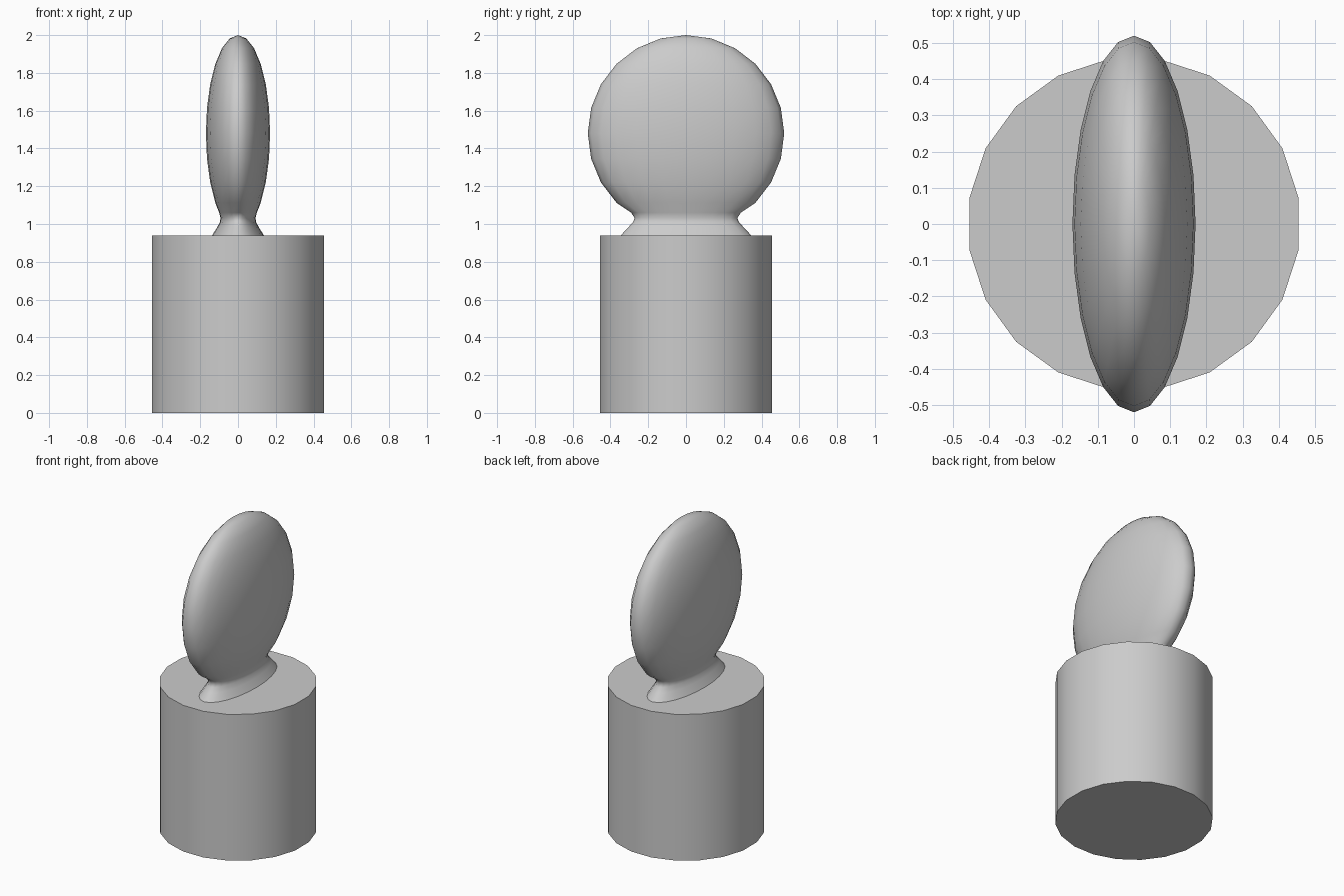
import bpy, bmesh
from math import sin, cos, pi, radians

cube = bpy.data.objects.get("Cube")
if cube:
    bpy.data.objects.remove(cube, do_unlink=True)

GREY = (0.6, 0.6, 0.6, 1)
mat = bpy.data.materials.new("plain grey")
mat.use_nodes = True
mat.diffuse_color = GREY
mat.node_tree.nodes["Principled BSDF"].inputs["Base Color"].default_value = GREY


def lathe(name, rings, sides, offset=0.0, smooth_angle=40):
    """Loft elliptical rings (rx, ry, z) from bottom to top and cap both ends."""
    bm = bmesh.new()
    loops = []
    for rx, ry, z in rings:
        loops.append([bm.verts.new((rx * cos(offset + 2 * pi * i / sides),
                                    ry * sin(offset + 2 * pi * i / sides), z))
                      for i in range(sides)])
    for low, high in zip(loops, loops[1:]):
        for i in range(sides):
            j = (i + 1) % sides
            bm.faces.new((low[i], low[j], high[j], high[i]))
    bm.faces.new(loops[0][::-1])
    bm.faces.new(loops[-1])
    bmesh.ops.remove_doubles(bm, verts=bm.verts, dist=1e-5)
    bmesh.ops.recalc_face_normals(bm, faces=bm.faces)
    mesh = bpy.data.meshes.new(name)
    bm.to_mesh(mesh)
    bm.free()
    mesh.materials.append(mat)
    obj = bpy.data.objects.new(name, mesh)
    bpy.context.collection.objects.link(obj)
    bpy.ops.object.select_all(action="DESELECT")
    obj.select_set(True)
    bpy.context.view_layer.objects.active = obj
    bpy.ops.object.shade_smooth_by_angle(angle=radians(smooth_angle))
    return obj


# Round pedestal with twenty sides
BASE_TOP, BASE_R = 0.94, 0.46
lathe("base", [(BASE_R, BASE_R, 0), (BASE_R, BASE_R, BASE_TOP)], 20, radians(9))

# Flattened ball flowing into a flared neck
CENTRE, R, THICK = 1.48, 0.52, 0.17
neck = [(0.137, 0.345, BASE_TOP), (0.11, 0.305, 0.983), (0.096, 0.28, 1.01),
        (0.093, 0.272, 1.032), (0.1, 0.29, 1.06)]
ball = []
for step in range(9, -1, -1):
    a = radians(15 * step)
    ball.append((THICK * sin(a), R * sin(a), CENTRE + R * cos(a)))
# The last ring closes to a point at the crown
ball[-1] = (1e-6, 1e-6, CENTRE + R)
lathe("ball_and_neck", neck + ball, 24, smooth_angle=80)
